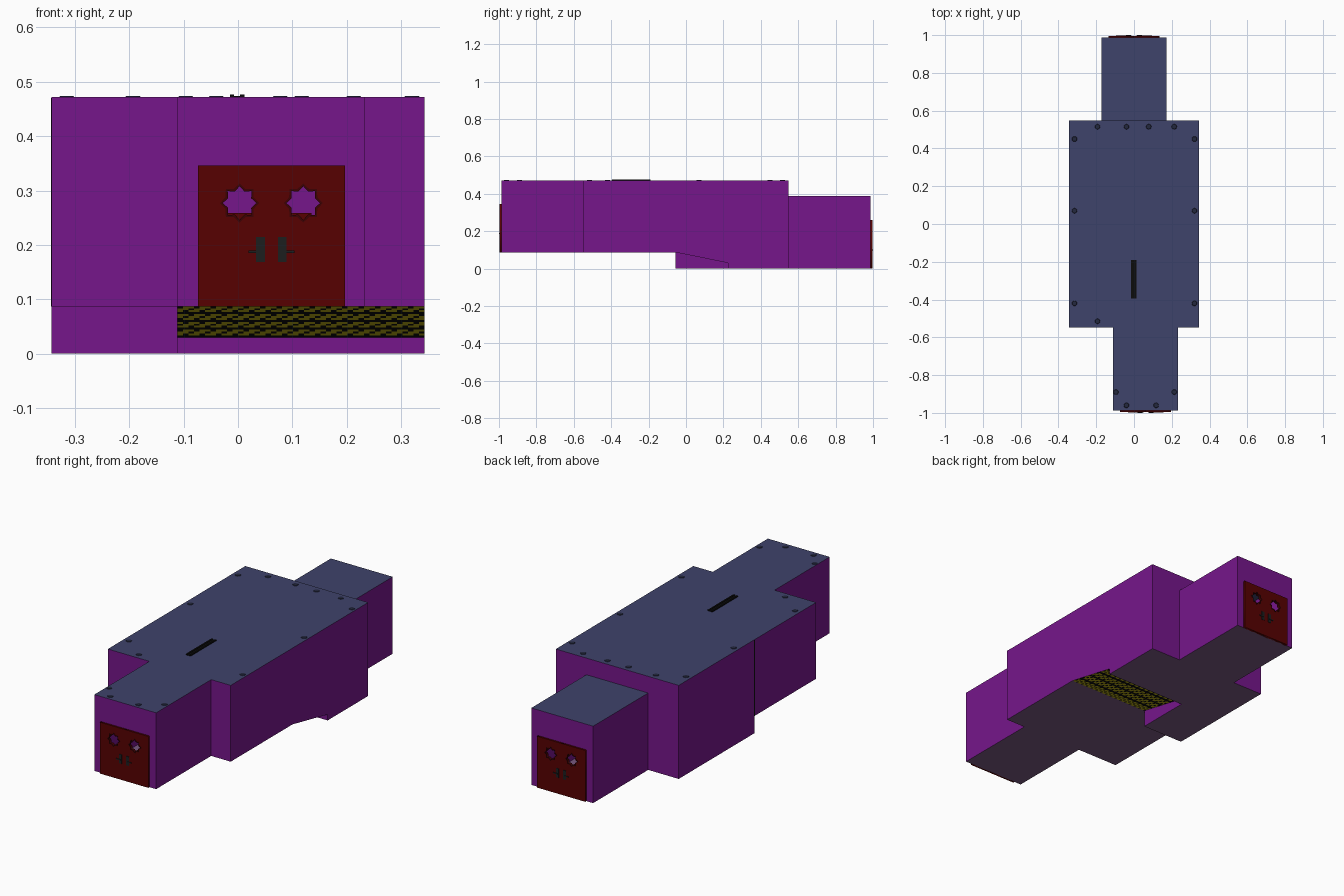
import bpy, bmesh, math

if "Cube" in bpy.data.objects:
    bpy.data.objects.remove(bpy.data.objects["Cube"])

# ---------- materials ----------
def mat(name, r, g, b):
    lin = [((c / 255 + 0.055) / 1.055) ** 2.4 if c > 10 else c / 255 / 12.92 for c in (r, g, b)]
    m = bpy.data.materials.new(name)
    m.diffuse_color = (*lin, 1)
    m.use_nodes = True
    m.node_tree.nodes["Principled BSDF"].inputs["Base Color"].default_value = m.diffuse_color
    return m

PURPLE = mat("purple_wall", 118, 22, 139)
SLATE = mat("slate_roof", 63, 67, 107)
FLOOR = mat("dark_floor", 121, 88, 128)
RED = mat("dark_red_door", 87, 1, 1)
RIM = mat("deep_red_rim", 60, 1, 2)
STEEL = mat("dark_steel", 28, 30, 31)
NAVY = mat("navy_bolt", 36, 40, 62)
BLACK = mat("black", 12, 12, 12)
YELLOW = mat("hazard_yellow", 195, 180, 22)

# ---------- helpers ----------
def mesh_obj(name, bm, *mats):
    me = bpy.data.meshes.new(name)
    bm.to_mesh(me)
    bm.free()
    for m in mats:
        me.materials.append(m)
    ob = bpy.data.objects.new(name, me)
    bpy.context.collection.objects.link(ob)
    return ob

def poly(bm, pts):
    return bm.faces.new([bm.verts.new(p) for p in pts])

def wall(bm, a, b, z0, z1):
    poly(bm, [(*a, z0), (*b, z0), (*b, z1), (*a, z1)])

def slab(bm, x0, x1, y0, y1, z, up):
    pts = [(x0, y0, z), (x1, y0, z), (x1, y1, z), (x0, y1, z)]
    poly(bm, pts if up else pts[::-1])

def box(name, x0, x1, y0, y1, z0, z1, m):
    bm = bmesh.new()
    bmesh.ops.create_cube(bm, size=1)
    for v in bm.verts:
        v.co = ((x0, x1)[v.co.x > 0], (y0, y1)[v.co.y > 0], (z0, z1)[v.co.z > 0])
    return mesh_obj(name, bm, m)

def plate(name, loops, y0, y1, m):
    """Flat x-z outline (later loops are holes) given thickness along y."""
    cu = bpy.data.curves.new(name, 'CURVE')
    cu.dimensions, cu.fill_mode, cu.extrude = '2D', 'BOTH', (y1 - y0) / 2
    for pts in loops:
        sp = cu.splines.new('POLY')
        sp.points.add(len(pts) - 1)
        for p, (x, z) in zip(sp.points, pts):
            p.co = (x, z, 0, 1)
        sp.use_cyclic_u = True
    tmp = bpy.data.objects.new(name + "_curve", cu)
    bpy.context.collection.objects.link(tmp)
    dg = bpy.context.evaluated_depsgraph_get()
    me = bpy.data.meshes.new_from_object(tmp.evaluated_get(dg))
    bpy.data.objects.remove(tmp)
    for v in me.vertices:
        x, z, d = v.co
        v.co = (x, (y0 + y1) / 2 - d, z)
    me.materials.clear()
    me.materials.append(m)
    ob = bpy.data.objects.new(name, me)
    bpy.context.collection.objects.link(ob)
    return ob

def star(cx, cz, r_out, r_in):
    return [(cx + (r_in if i % 2 else r_out) * math.cos(i * math.pi / 8),
             cz + (r_in if i % 2 else r_out) * math.sin(i * math.pi / 8)) for i in range(16)]

# ---------- main dimensions ----------
W, CX, HW = 0.343, 0.0615, 0.1725          # room half width, front hall centre, hall half width
Y1, Y2 = 0.548, 0.987                      # room end, hall end
UP, LOW, TOP, TOP2 = 0.087, 0.03, 0.472, 0.388
RA, RB = -0.055, 0.225                     # ramp start and end in y
DW, DH = 0.135, 0.259                      # door half width and height
FL, FR = CX - HW, CX + HW

# ---------- walls ----------
bm = bmesh.new()
def end_wall(cx, y, s, z0, z1):            # end wall with a doorway
    x = [cx - s * HW, cx - s * DW, cx + s * DW, cx + s * HW]
    wall(bm, (x[0], y), (x[1], y), z0, z1)
    wall(bm, (x[1], y), (x[2], y), z0 + DH, z1)
    wall(bm, (x[2], y), (x[3], y), z0, z1)
end_wall(CX, -Y2, 1, UP, TOP)
end_wall(0, Y2, -1, 0, TOP2)
for a, b, z0, z1 in [
        ((FR, -Y2), (FR, -Y1), UP, TOP), ((FR, -Y1), (W, -Y1), UP, TOP),
        ((W, Y1), (HW, Y1), 0, TOP), ((HW, Y1), (-HW, Y1), TOP2, TOP),
        ((HW, Y1), (HW, Y2), 0, TOP2), ((-HW, Y2), (-HW, Y1), 0, TOP2),
        ((-HW, Y1), (-W, Y1), 0, TOP), ((-W, Y1), (-W, RA), 0, TOP),
        ((-W, RA), (-W, -Y1), UP, TOP), ((-W, -Y1), (FL, -Y1), UP, TOP),
        ((FL, -Y1), (FL, -Y2), UP, TOP), ((-W, RA), (FL, RA), 0, UP),
        ((FL, RB), (W, RB), 0, LOW)]:
    wall(bm, a, b, z0, z1)
poly(bm, [(W, y, z) for y, z in [(-Y1, UP), (RA, UP), (RB, LOW), (RB, 0), (Y1, 0), (Y1, TOP), (-Y1, TOP)]])
poly(bm, [(FL, y, z) for y, z in [(RA, 0), (RB, 0), (RB, LOW), (RA, UP)]])
mesh_obj("walls", bm, PURPLE)

# ---------- roof and floors ----------
bm = bmesh.new()
slab(bm, FL, FR, -Y2, -Y1, TOP, True)
slab(bm, -W, W, -Y1, Y1, TOP, True)
slab(bm, -HW, HW, Y1, Y2, TOP2, True)
mesh_obj("roof", bm, SLATE)
bm = bmesh.new()
slab(bm, FL, FR, -Y2, -Y1, UP, False)
slab(bm, -W, W, -Y1, RA, UP, False)
slab(bm, -W, FL, RA, RB, 0, False)
slab(bm, -W, W, RB, Y1, 0, False)
slab(bm, -HW, HW, Y1, Y2, 0, False)
mesh_obj("floor", bm, FLOOR)

# ---------- hazard ramp: four bands of yellow dashes on black ----------
bm = bmesh.new()
NX, NY = 45, 16
grid = [[bm.verts.new((FL + (W - FL) * i / NX, RA + (RB - RA) * j / NY, UP + (LOW - UP) * j / NY))
         for i in range(NX + 1)] for j in range(NY + 1)]
for j in range(NY):
    for i in range(NX):
        f = bm.faces.new((grid[j][i], grid[j + 1][i], grid[j + 1][i + 1], grid[j][i + 1]))
        f.material_index = int(j % 4 != 3 and (i + j) % 3 != 0)
mesh_obj("hazard_ramp", bm, BLACK, YELLOW)

# ---------- double doors ----------
def double_door(tag, cx, z0, s):
    """s = -1 for the front end, 1 for the back end."""
    def ys(a, b):
        return sorted((s * a, s * b))
    for side, k in (("left", -1), ("right", 1)):
        x0, x1 = sorted((cx, cx + k * DW))
        wx, wz = cx + k * 0.0585, z0 + 0.19
        frame = [(x0, z0), (x1, z0), (x1, z0 + DH), (x0, z0 + DH)]
        plate(f"{tag}_{side}_door", [frame, star(wx, wz, 0.032, 0.024)], *ys(0.984, 0.996), RED)
        plate(f"{tag}_{side}_window_rim", [star(wx, wz, 0.036, 0.028), star(wx, wz, 0.031, 0.023)],
              *ys(0.983, 0.9975), RIM)
        hx = cx + k * 0.02
        box(f"{tag}_{side}_handle_plate", hx - 0.008, hx + 0.008, *ys(0.995, 0.998), z0 + 0.082, z0 + 0.128, STEEL)
        lx = sorted((hx - k * 0.003, hx + k * 0.022))
        box(f"{tag}_{side}_handle_lever", *lx, *ys(0.997, 1.0), z0 + 0.098, z0 + 0.103, STEEL)
double_door("front", CX, UP, -1)
double_door("back", 0, 0, 1)

# ---------- roof bolts ----------
bm = bmesh.new()
bolts = [(-0.096, -0.89), (0.213, -0.89), (-0.04, -0.96), (0.117, -0.96)]
bolts += [(x, y) for x in (-0.315, 0.32) for y in (-0.42, 0.07, 0.45)]
bolts += [(x, 0.515) for x in (-0.193, -0.04, 0.078, 0.213)] + [(-0.193, -0.515)]
for x, y in bolts:
    r = bmesh.ops.create_cone(bm, cap_ends=True, segments=12, radius1=0.014, radius2=0.012, depth=0.002)
    bmesh.ops.translate(bm, vec=(x, y, TOP + 0.001), verts=r["verts"])
mesh_obj("roof_bolts", bm, NAVY)

# ---------- roof light fitting ----------
box("roof_fitting_base", -0.015, 0.012, -0.395, -0.19, TOP - 0.002, TOP + 0.002, BLACK)
for n, x in (("left", -0.015), ("right", 0.004)):
    box(f"roof_fitting_{n}_rail", x, x + 0.008, -0.395, -0.19, TOP, TOP + 0.005, BLACK)

# ---------- seam strip on the left wall ----------
box("left_wall_seam", -W - 0.001, -W + 0.002, RA - 0.004, RA + 0.004, UP, TOP - 0.002, BLACK)
